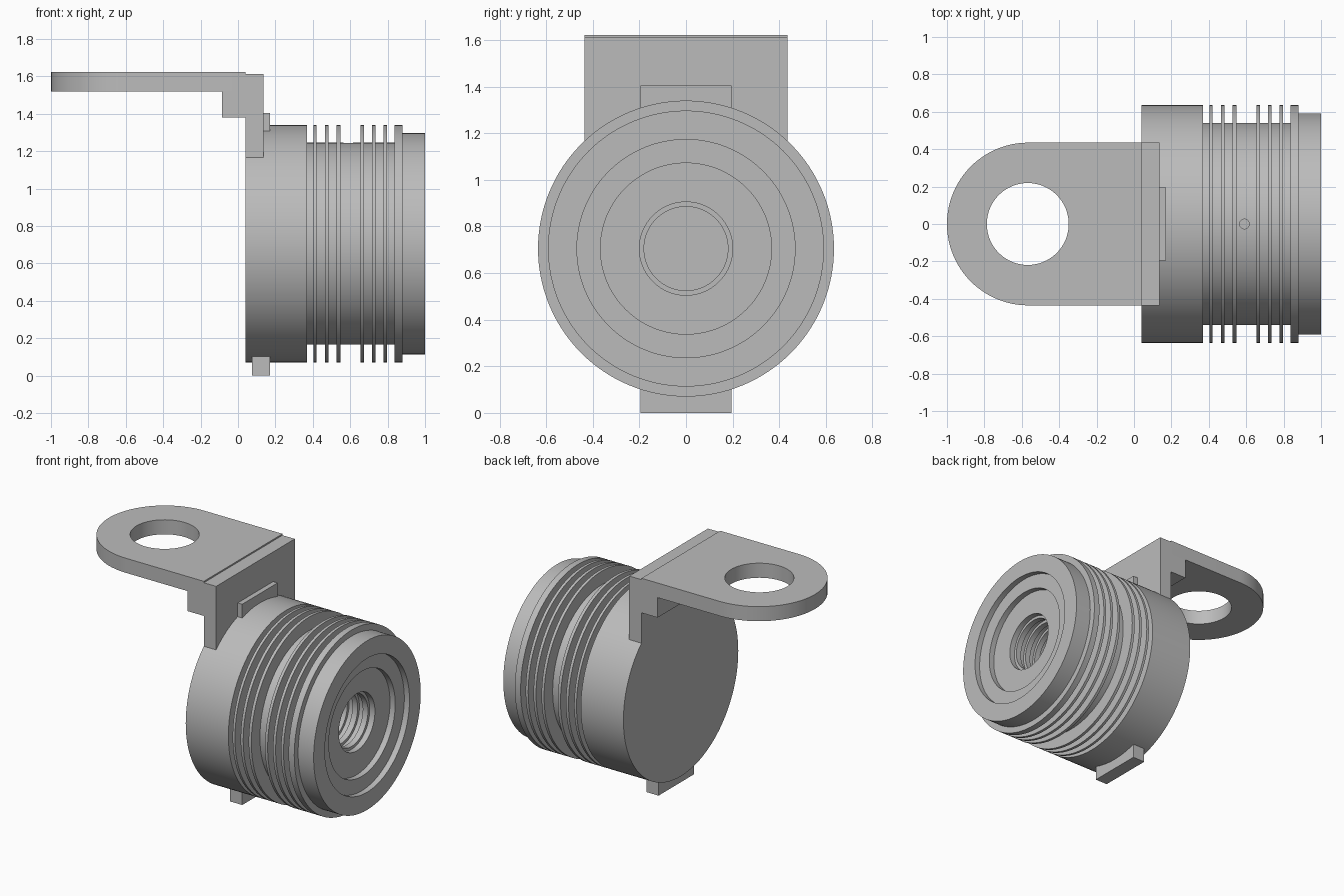
import bpy, bmesh, math
from mathutils import Matrix

if "Cube" in bpy.data.objects:
    bpy.data.objects.remove(bpy.data.objects["Cube"])

grey = bpy.data.materials.new("light_grey")
grey.use_nodes = True
colour = (0.5, 0.5, 0.5, 1)
grey.diffuse_color = colour
grey.node_tree.nodes["Principled BSDF"].inputs["Base Color"].default_value = colour

AXIS_Z = 0.705   # height of the body axis
R = 0.635        # body radius
GROOVE = 0.54    # radius between the fins


def finish(name, bm):
    bmesh.ops.recalc_face_normals(bm, faces=bm.faces)
    mesh = bpy.data.meshes.new(name)
    bm.to_mesh(mesh)
    bm.free()
    obj = bpy.data.objects.new(name, mesh)
    bpy.context.collection.objects.link(obj)
    mesh.materials.append(grey)
    return obj


def smooth(obj):
    bpy.ops.object.select_all(action="DESELECT")
    obj.select_set(True)
    bpy.context.view_layer.objects.active = obj
    bpy.ops.object.shade_smooth_by_angle(angle=math.radians(30))


def cut(obj, cutter):
    mod = obj.modifiers.new("hole", "BOOLEAN")
    mod.operation = "DIFFERENCE"
    mod.solver = "EXACT"
    mod.object = cutter
    cutter.hide_render = True
    bpy.context.view_layer.objects.active = obj
    bpy.ops.object.modifier_apply(modifier=mod.name)
    bpy.data.objects.remove(cutter)


def box(name, x0, x1, half_y, z0, z1):
    bm = bmesh.new()
    bmesh.ops.create_cube(bm, size=1)
    for v in bm.verts:
        v.co.x = x1 if v.co.x > 0 else x0
        v.co.y *= 2 * half_y
        v.co.z = z1 if v.co.z > 0 else z0
    return finish(name, bm)


def cylinder(name, x, y, z, radius, depth, sides=64):
    bm = bmesh.new()
    bmesh.ops.create_cone(bm, cap_ends=True, segments=sides, radius1=radius,
                          radius2=radius, depth=depth,
                          matrix=Matrix.Translation((x, y, z)))
    return finish(name, bm)


def lathe(name, profile, sides=128):
    bm = bmesh.new()
    verts = [bm.verts.new((x, 0, AXIS_Z + r)) for x, r in profile]
    edges = [bm.edges.new(pair) for pair in zip(verts, verts[1:])]
    bmesh.ops.spin(bm, geom=verts + edges, cent=(0, 0, AXIS_Z), axis=(1, 0, 0),
                   angle=2 * math.pi, steps=sides, use_duplicate=False)
    bmesh.ops.remove_doubles(bm, verts=bm.verts, dist=1e-5)
    return finish(name, bm)


# Finned body, turned around the x axis
profile = [(0.04, 0), (0.04, R), (0.37, R), (0.37, GROOVE)]
for start, end in [(0.403, 0.421), (0.465, 0.485), (0.527, 0.548),
                   (0.654, 0.674), (0.716, 0.736), (0.777, 0.797)]:
    profile += [(start, GROOVE), (start, R), (end, R), (end, GROOVE)]
profile += [(0.836, GROOVE), (0.836, R), (0.88, R), (0.88, 0.592), (1, 0.592)]

# Stepped recess in the end face and the ribbed bore
profile += [(1, 0.468), (0.96, 0.468), (0.96, 0.367), (0.92, 0.367),
            (0.92, 0.2), (0.88, 0.2), (0.88, 0.18)]
for x in (0.84, 0.76, 0.68):
    profile += [(x, 0.18), (x, 0.2), (x - 0.04, 0.2), (x - 0.04, 0.18)]
profile += [(0.6, 0.18), (0.6, 0)]
body = lathe("finned_body", profile)

# Small hole in the wide groove on top
cut(body, cylinder("vent_cutter", 0.59, 0, AXIS_Z + GROOVE, 0.026, 0.16, 32))
smooth(body)

# Mounting plate with a rounded end
HALF = 0.435
CENTRE = HALF - 1
bm = bmesh.new()
outline = [(0.04, -HALF), (0.04, HALF)]
for i in range(49):
    a = math.pi * (0.5 + i / 48)
    outline.append((CENTRE + HALF * math.cos(a), HALF * math.sin(a)))
face = bm.faces.new([bm.verts.new((x, y, 1.52)) for x, y in outline])
top = bmesh.ops.extrude_face_region(bm, geom=[face])["geom"]
bmesh.ops.translate(bm, vec=(0, 0, 0.102),
                    verts=[v for v in top if isinstance(v, bmesh.types.BMVert)])
plate = finish("mounting_plate", bm)
cut(plate, cylinder("plate_hole_cutter", CENTRE - 0.003, 0, 1.57, 0.219, 0.4))
smooth(plate)

# Bracket leg and the step under the plate
box("bracket_leg", 0.04, 0.135, HALF, 1.16, 1.612)
box("bracket_step", -0.085, 0.04, HALF, 1.38, 1.52)

# Locating tabs above and below the body
box("top_tab", 0.075, 0.17, 0.196, 1.28, 1.405)
box("bottom_tab", 0.075, 0.17, 0.196, 0, 0.13)
